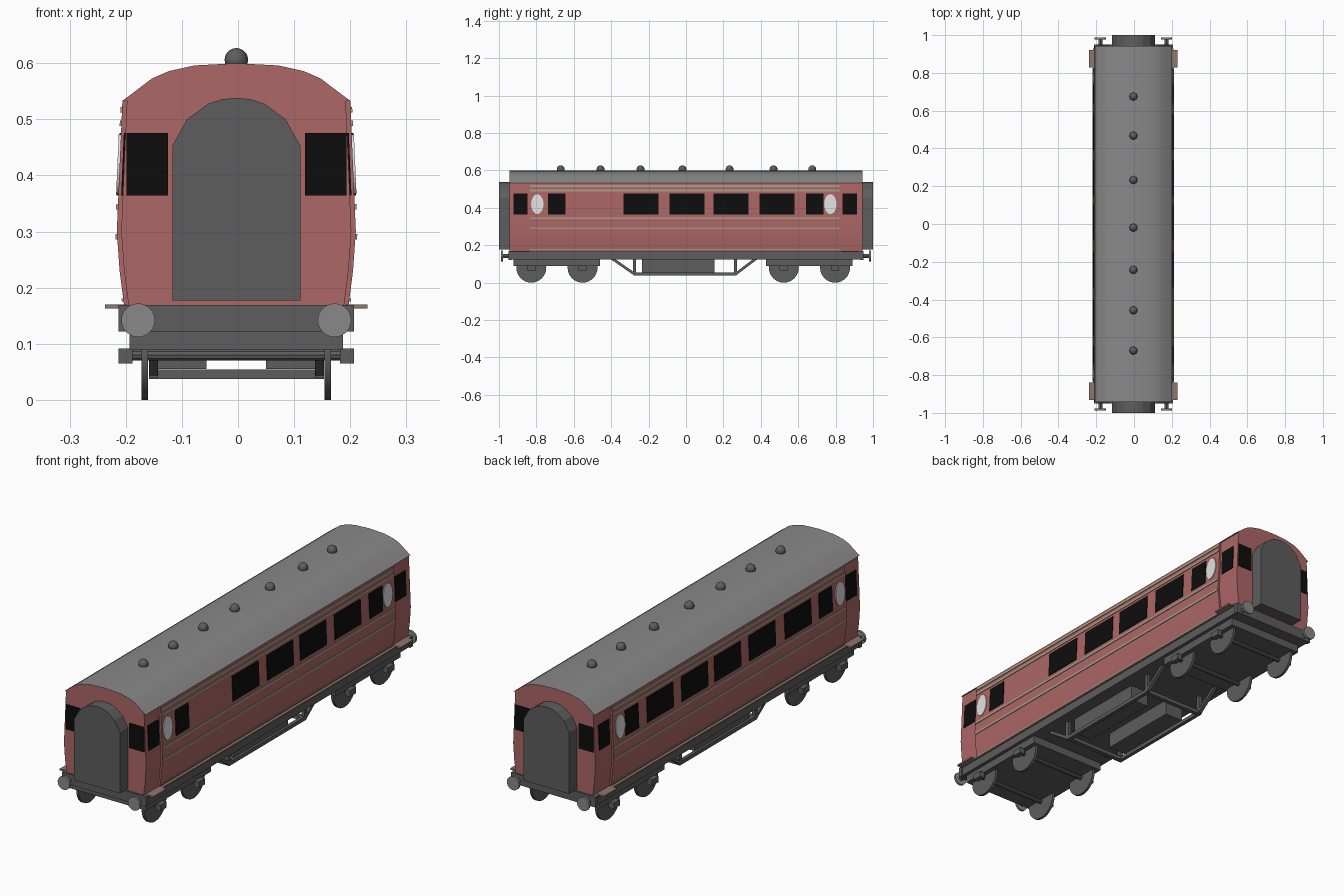
import bpy, bmesh, math

cube = bpy.data.objects.get("Cube")
if cube:
    bpy.data.objects.remove(cube, do_unlink=True)

CX = -0.003       # slight sideways offset of the coach
END = 0.943       # half length of the coach body


def material(name, r, g, b):
    m = bpy.data.materials.new(name)
    m.use_nodes = True
    m.diffuse_color = (r, g, b, 1)
    m.node_tree.nodes["Principled BSDF"].inputs["Base Color"].default_value = (r, g, b, 1)
    return m


RED = material("maroon paint", 0.42, 0.135, 0.135)
GREY = material("roof grey", 0.25, 0.25, 0.25)
DARK = material("underframe grey", 0.11, 0.11, 0.11)
BLACK = material("window black", 0.004, 0.004, 0.004)
WHITE = material("frosted white", 0.75, 0.75, 0.75)
CREAM = material("lining cream", 0.38, 0.34, 0.24)
BROWN = material("step brown", 0.27, 0.18, 0.15)


def finish(name, bm, mats, smooth=False):
    bmesh.ops.recalc_face_normals(bm, faces=bm.faces)
    me = bpy.data.meshes.new(name)
    bm.to_mesh(me)
    bm.free()
    ob = bpy.data.objects.new(name, me)
    bpy.context.collection.objects.link(ob)
    for m in mats:
        me.materials.append(m)
    if smooth:
        bpy.ops.object.select_all(action="DESELECT")
        ob.select_set(True)
        bpy.context.view_layer.objects.active = ob
        bpy.ops.object.shade_smooth_by_angle(angle=math.radians(30))
    return ob


def prism(name, pts, axis, a, b, mats, smooth=False, rule=None):
    """Extrude a 2D outline along x (points are y, z) or along y (points are x, z)."""
    bm = bmesh.new()
    place = (lambda p, d: (d + CX, p[0], p[1])) if axis == "x" else (lambda p, d: (p[0] + CX, d, p[1]))
    rings = [[bm.verts.new(place(p, d)) for p in pts] for d in (a, b)]
    n = len(pts)
    for i in range(n):
        j = (i + 1) % n
        bm.faces.new((rings[0][i], rings[0][j], rings[1][j], rings[1][i]))
    bm.faces.new(rings[0])
    bm.faces.new(rings[1])
    bm.normal_update()
    if rule:
        for f in bm.faces:
            f.material_index = rule(f)
    return finish(name, bm, mats, smooth)


def box(name, x0, x1, y0, y1, z0, z1, mat):
    return prism(name, [(x0, z0), (x1, z0), (x1, z1), (x0, z1)], "y", y0, y1, [mat])


def circle(u, v, r, n=24, squash=1):
    return [(u + r * math.cos(2 * math.pi * i / n), v + r * squash * math.sin(2 * math.pi * i / n))
            for i in range(n)]


def mirrored(half):
    """Close a right-hand outline with its mirror image."""
    return half + [(-x, z) for x, z in reversed(half) if x > 0]


# Coach cross-section: half widths of the side, then of the roof
SIDE = [(0.2, 0.168), (0.208, 0.23), (0.213, 0.3), (0.203, 0.533)]
ROOF = [(0.203, 0.533), (0.15, 0.573), (0.12, 0.586), (0.075, 0.596), (0, 0.6)]


def half_width(z):
    for (xa, za), (xb, zb) in zip(SIDE, SIDE[1:]):
        if z <= zb:
            return xa + (xb - xa) * (z - za) / (zb - za)
    return SIDE[-1][0]


def side_plate(name, s, y0, y1, z0, z1, mat, inset=0.0):
    """Thin plate that lies on the sloping body side."""
    lift = 0.003 - inset
    out = [(s * (half_width(z) + lift), z) for z in (z0, z1)]
    back = [(x - s * 0.005, z) for x, z in reversed(out)]
    prism(name, out + back, "y", y0, y1, [mat])


# Body, recessed door ends and roof
prism("body_shell", mirrored(SIDE), "y", -0.838, 0.825, [RED], True)
RECESS = 0.008
door_section = mirrored([(x - RECESS, z) for x, z in SIDE])
prism("front_door_section", door_section, "y", -END, -0.83, [RED], True)
prism("back_door_section", door_section, "y", 0.82, END, [RED], True)
prism("roof", mirrored(ROOF), "y", -END, END, [GREY, RED], True,
      lambda f: 1 if abs(f.normal.y) > 0.9 else 0)

# Side windows, round lights and lining on each side
for s, label in ((1, "left"), (-1, "right")):
    large = [-0.24, 0.006, 0.241, 0.487] + ([-0.495] if s < 0 else [])
    spans = [(c, 0.094) for c in large] + [(-0.692, 0.047), (0.688, 0.047)]
    for c, w in spans:
        side_plate(label + "_window", s, c - w, c + w, 0.364, 0.476, BLACK)
    for c in (-0.885, 0.875):
        side_plate(label + "_door_window", s, c - 0.038, c + 0.038, 0.364, 0.476, BLACK, RECESS)
    for z, h in ((0.517, 0.005), (0.493, 0.005), (0.344, 0.005), (0.291, 0.005), (0.178, 0.003)):
        side_plate(label + "_lining", s, -0.835, 0.822, z - h, z + h, CREAM)
    for c in (-0.795, 0.772):
        bm = bmesh.new()
        bm.faces.new([bm.verts.new((s * (half_width(z) + 0.004) + CX, y, z))
                      for y, z in circle(c, 0.42, 0.033, 28, 1.6)])
        ext = bmesh.ops.extrude_face_region(bm, geom=bm.faces[:])
        for v in ext["geom"]:
            if isinstance(v, bmesh.types.BMVert):
                v.co.x -= s * 0.006
        finish(label + "_round_light", bm, [WHITE])

# Roof vents
for y in (-0.67, -0.457, -0.243, -0.019, 0.233, 0.468, 0.675):
    bm = bmesh.new()
    bmesh.ops.create_uvsphere(bm, u_segments=16, v_segments=10, radius=0.021)
    bmesh.ops.translate(bm, verts=bm.verts, vec=(CX, y, 0.606))
    finish("roof_vent", bm, [DARK], True)

# Ends: gangway, windows, buffer beam, buffers
GANGWAY = [(0.114, 0.177), (0.114, 0.453), (0.088, 0.5), (0.05, 0.528), (0.025, 0.536), (0, 0.538)]
for e, label in ((-1, "front"), (1, "back")):
    prism(label + "_gangway", mirrored(GANGWAY), "y", e * 0.93, e * 1.0, [DARK])
    box(label + "_buffer_beam", -0.21, 0.21, e * 0.93, e * 0.95, 0.122, 0.169, DARK)
    for s in (-1, 1):
        xs = sorted((s * 0.122, s * 0.196))
        box(label + "_end_window", xs[0], xs[1], e * 0.94, e * 0.946, 0.364, 0.476, BLACK)
        prism("buffer_rod", circle(s * 0.175, 0.142, 0.011, 12), "y", e * 0.94, e * 0.98, [DARK], True)
        prism("buffer_head", circle(s * 0.175, 0.142, 0.03), "y", e * 0.978, e * 0.988, [GREY], True)

# Underframe with long footboards
box("underframe", -0.206, 0.206, -0.94, 0.94, 0.125, 0.168, DARK)
for s in (-1, 1):
    xs = sorted((s * 0.195, s * 0.213))
    box("long_footboard", xs[0], xs[1], -0.93, 0.93, 0.163, 0.169, BROWN)
    xs = sorted((s * 0.195, s * 0.234))
    for y in (-0.885, 0.875):
        box("door_step", xs[0], xs[1], y - 0.047, y + 0.047, 0.163, 0.17, BROWN)

# Bogies with wheels and axle boxes
for c in (-0.69, 0.66):
    box("bogie_frame", -0.19, 0.19, c - 0.231, c + 0.231, 0.09, 0.127, DARK)
    for y in (c - 0.137, c + 0.137):
        prism("axle", circle(y, 0.08, 0.01, 10), "x", -0.19, 0.19, [DARK], True)
        for s in (-1, 1):
            prism("wheel", circle(y, 0.08, 0.08, 32), "x", s * 0.157, s * 0.169, [DARK], True)
            xs = sorted((s * 0.185, s * 0.21))
            box("axle_box", xs[0], xs[1], y - 0.022, y + 0.022, 0.065, 0.092, DARK)

# Truss frames, cross bars and equipment boxes below the floor
for s in (-1, 1):
    a, b = s * 0.14, s * 0.156
    prism("truss_bar", [(-0.28, 0.037), (0.27, 0.037), (0.27, 0.054), (-0.28, 0.054)], "x", a, b, [DARK])
    for foot, top in ((-0.275, -0.405), (0.265, 0.385)):
        d = math.copysign(0.025, top)
        prism("truss_diagonal", [(foot, 0.037), (foot, 0.054), (top - d, 0.127), (top, 0.127)],
              "x", a, b, [DARK])
        box("truss_post", min(a, b), max(a, b), foot - 0.009, foot + 0.009, 0.04, 0.127, DARK)
    xs = sorted((s * 0.053, s * 0.146))
    box("equipment_box", xs[0], xs[1], -0.235, 0.152, 0.055, 0.127, DARK)
for y in (-0.27, 0.26):
    box("truss_cross_bar", -0.15, 0.15, y - 0.01, y + 0.01, 0.037, 0.054, DARK)
